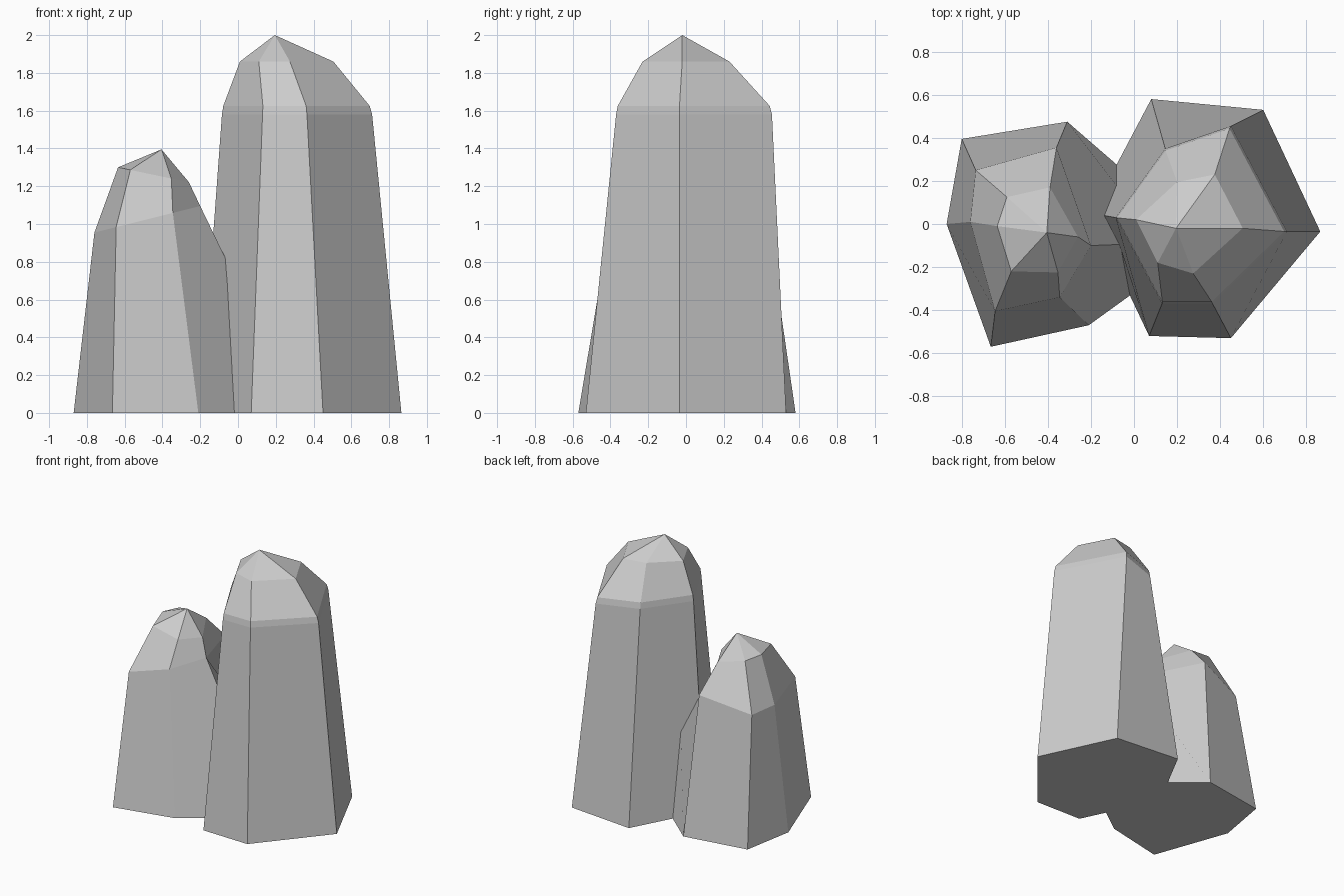
import bpy, bmesh

if "Cube" in bpy.data.objects:
    bpy.data.objects.remove(bpy.data.objects["Cube"])


def crystal(name, rings, apex):
    """Six-sided crystal: rings run bottom to top, then close in a point."""
    bm = bmesh.new()
    loops = [[bm.verts.new(p) for p in ring] for ring in rings]
    tip = bm.verts.new(apex)
    bm.faces.new(loops[0])
    for a, b in zip(loops, loops[1:]):
        for i in range(6):
            j = (i + 1) % 6
            bm.faces.new((a[i], a[j], b[j], b[i]))
    for i in range(6):
        bm.faces.new((loops[-1][i], loops[-1][(i + 1) % 6], tip))
    bmesh.ops.recalc_face_normals(bm, faces=bm.faces)
    mesh = bpy.data.meshes.new(name)
    bm.to_mesh(mesh)
    bm.free()
    obj = bpy.data.objects.new(name, mesh)
    bpy.context.collection.objects.link(obj)
    return obj


def flat(points, z):
    return [(x, y, z) for x, y in points]


# Tall crystal: foot, shoulder with a narrow softened band, upper facets
foot = [(0.865, -0.035), (0.60, 0.53), (0.08, 0.58), (-0.20, 0.05), (0.07, -0.52), (0.45, -0.53)]
shoulder = [(0.71, -0.035), (0.45, 0.455), (0.145, 0.35), (-0.085, 0.03), (0.13, -0.37), (0.365, -0.37)]
band = [(0.2 + (x - 0.2) * 0.975, -0.02 + (y + 0.02) * 0.975) for x, y in shoulder]
crown = [(0.505, -0.02), (0.375, 0.23), (0.20, 0.195), (0.01, 0.02), (0.11, -0.18), (0.275, -0.23)]
tall = crystal("crystal_cluster",
               [flat(foot, 0), flat(shoulder, 1.58), flat(band, 1.625), flat(crown, 1.86)],
               (0.195, -0.02, 2.0))

# Short crystal: its shoulder tilts upward toward the tall one
foot = [(0.33, -0.08), (-0.31, 0.475), (-0.80, 0.395), (-0.87, 0.0), (-0.665, -0.57), (-0.21, -0.47)]
shoulder = [(-0.20, -0.10), (-0.36, 0.355), (-0.735, 0.25), (-0.76, 0.01), (-0.645, -0.405), (-0.345, -0.34)]
crown = [(-0.26, -0.06), (-0.39, 0.17), (-0.59, 0.125), (-0.635, -0.01), (-0.57, -0.22), (-0.353, -0.225)]
short = crystal("short_crystal",
                [flat(foot, 0),
                 [(x, y, 0.955 + 0.25 * (x + 0.76)) for x, y in shoulder],
                 [(x, y, 1.30 - 0.21 * (x + 0.635)) for x, y in crown]],
                (-0.405, -0.04, 1.395))

# Fuse both into one solid
mod = tall.modifiers.new("fuse", 'BOOLEAN')
mod.operation = 'UNION'
mod.solver = 'EXACT'
mod.object = short
bpy.context.view_layer.objects.active = tall
tall.select_set(True)
bpy.ops.object.modifier_apply(modifier="fuse")
bpy.data.objects.remove(short)
